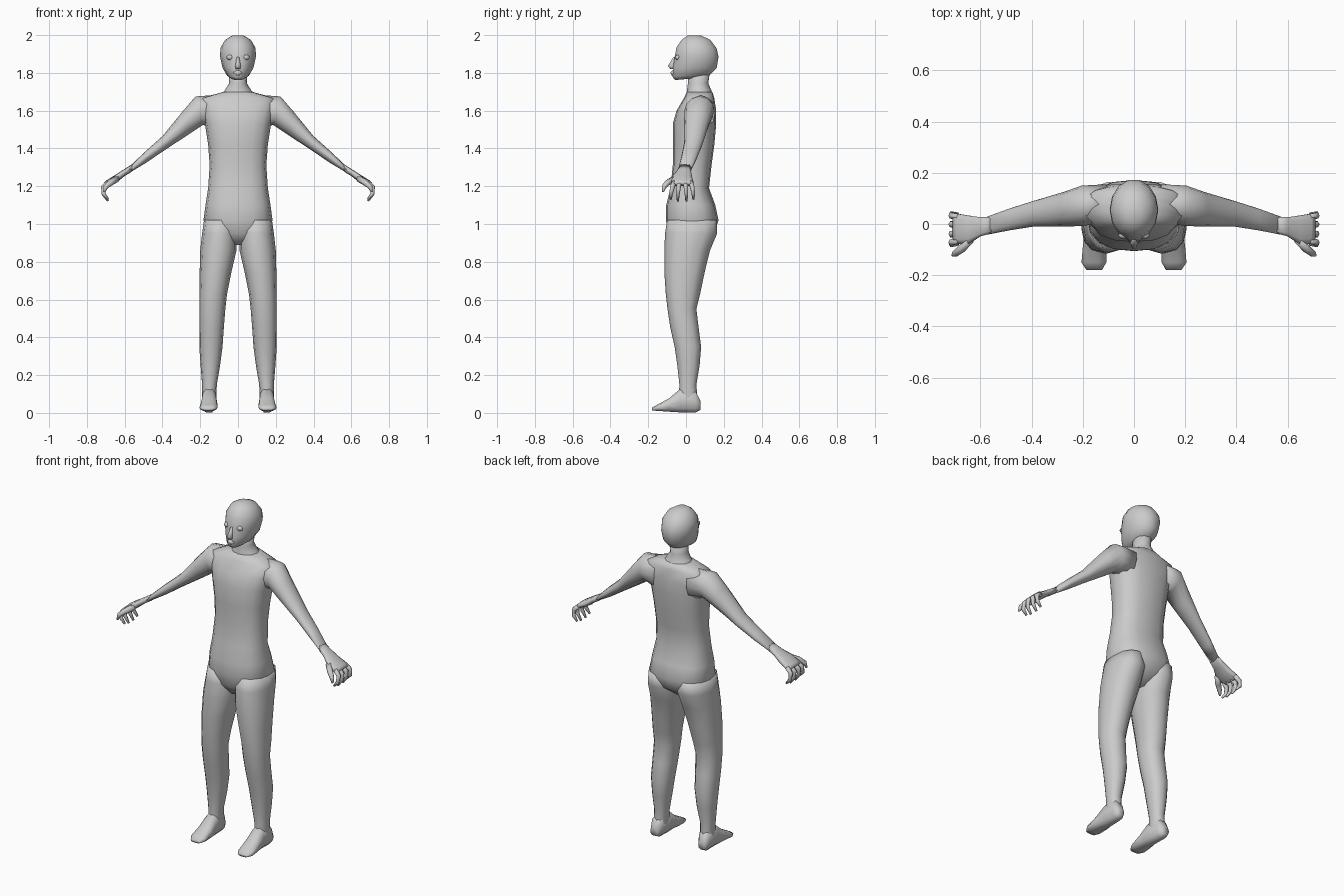
import bpy, bmesh
from math import cos, sin, pi
from mathutils import Vector as V


def loft(name, rings, n=12, power=1.0, mirror=False):
    """Skin a list of (centre, u, v) cross-sections and cap both ends."""
    bm = bmesh.new()
    bend = lambda t: abs(t) ** power * (1 if t > 0 else -1)
    loops = []
    for c, u, v in rings:
        loops.append([bm.verts.new(V(c) + V(u) * bend(cos(2 * pi * i / n)) + V(v) * bend(sin(2 * pi * i / n)))
                      for i in range(n)])
    for a, b in zip(loops, loops[1:]):
        for i in range(n):
            j = (i + 1) % n
            bm.faces.new((a[i], a[j], b[j], b[i]))
    bm.faces.new(loops[0])
    bm.faces.new(loops[-1])
    bmesh.ops.recalc_face_normals(bm, faces=bm.faces)
    for f in bm.faces:
        f.smooth = True
    me = bpy.data.meshes.new(name)
    bm.to_mesh(me)
    bm.free()
    ob = bpy.data.objects.new(name, me)
    bpy.context.collection.objects.link(ob)
    if mirror:
        ob.modifiers.new("mirror", 'MIRROR')
    return ob


def level(z, x0, x1, y0, y1):
    """Horizontal section."""
    return (((x0 + x1) / 2, (y0 + y1) / 2, z), ((x1 - x0) / 2, 0, 0), (0, (y1 - y0) / 2, 0))


def upright(y, x0, x1, z0, z1):
    """Section facing along y."""
    return (((x0 + x1) / 2, y, (z0 + z1) / 2), ((x1 - x0) / 2, 0, 0), (0, 0, (z1 - z0) / 2))


def slanted(xa, za, xb, zb, y0, y1):
    """Section between an upper and a lower outline point, spanning y0..y1."""
    return (((xa + xb) / 2, (y0 + y1) / 2, (za + zb) / 2),
            ((xa - xb) / 2, 0, (za - zb) / 2), (0, (y1 - y0) / 2, 0))


def digit(name, pts, radii):
    """Bent tapering finger."""
    rings = []
    for i, p in enumerate(pts):
        d = V(pts[min(i + 1, len(pts) - 1)]) - V(pts[max(i - 1, 0)])
        u = d.cross(V((0, 1, 0))).normalized()
        v = d.cross(u).normalized()
        rings.append((p, u * radii[i], v * radii[i]))
    loft(name, rings, 6, mirror=True)


# torso: crotch to neck base
loft("torso", [level(z, -w, w, a, b) for z, w, a, b in [
    (0.89, .06, -.05, .07), (0.95, .15, -.095, .15), (1.02, .183, -.106, .172),
    (1.10, .172, -.105, .155), (1.19, .158, -.082, .122), (1.31, .15, -.07, .135),
    (1.42, .158, -.07, .15), (1.53, .175, -.07, .16), (1.60, .19, -.05, .16),
    (1.665, .20, -.012, .15), (1.70, .075, .005, .14)]], 16, .8)

# neck
loft("neck", [level(z, -w, w, a, b) for z, w, a, b in [
    (1.67, .10, .0, .148), (1.705, .072, .005, .135), (1.745, .047, .01, .118), (1.83, .05, .01, .13)]], 12)

# head: each ring is front y, z, back y, z, half width
loft("head", [((0, (a + b) / 2, (za + zb) / 2), (w, 0, 0), (0, (b - a) / 2, (zb - za) / 2))
              for a, za, b, zb, w in [
    (-.06, 1.762, .09, 1.775, .032), (-.075, 1.78, .13, 1.79, .058), (-.071, 1.83, .165, 1.825, .082),
    (-.063, 1.885, .175, 1.885, .095), (-.053, 1.935, .165, 1.93, .093),
    (-.025, 1.975, .13, 1.975, .068), (.01, 1.998, .08, 1.998, .03)]], 14)

# nose
loft("nose", [level(z, -w, w, a, b) for z, w, a, b in [
    (1.885, .006, -.067, -.05), (1.837, .015, -.099, -.05), (1.82, .012, -.085, -.05)]], 6)

# lips
loft("lips", [level(z, -w, w, a, -.04) for z, w, a in [
    (1.813, .012, -.074), (1.803, .025, -.082), (1.793, .022, -.080), (1.785, .012, -.074)]], 8)

# eyes
loft("eye", [level(1.882 + .014 * cos(t), .042 - .019 * sin(t), .042 + .019 * sin(t),
                   -.044 - .014 * sin(t), -.044 + .014 * sin(t))
             for t in [.1 + i * (pi - .2) / 6 for i in range(7)]], 10, mirror=True)

# arms
loft("arm", [slanted(*r) for r in [
    (.10, 1.685, .12, 1.50, .005, .155), (.225, 1.675, .185, 1.525, -.008, .15),
    (.29, 1.60, .26, 1.475, -.01, .125), (.40, 1.465, .385, 1.393, -.01, .09),
    (.49, 1.385, .485, 1.325, -.025, .06), (.57, 1.308, .58, 1.268, -.042, .028)]], 12, mirror=True)

# hands
loft("hand", [slanted(*r) for r in [
    (.555, 1.32, .565, 1.275, -.038, .03), (.60, 1.292, .60, 1.254, -.05, .028),
    (.65, 1.26, .64, 1.222, -.08, .035), (.695, 1.232, .682, 1.205, -.08, .042),
    (.71, 1.218, .692, 1.20, -.074, .038)]], 10, .8, mirror=True)

# fingers
for k, (y, spread, drop) in enumerate([(.027, .012, .01), (-.004, .006, 0), (-.035, -.008, 0), (-.064, -.016, .01)]):
    digit("finger_%d" % (k + 1),
          [(.685, y, 1.22), (.713, y + spread / 2, 1.195), (.712, y + spread, 1.16), (.688, y + spread, 1.122 + drop)],
          [.014, .013, .011, .006])
digit("thumb", [(.64, -.06, 1.24), (.675, -.098, 1.218), (.70, -.117, 1.197), (.708, -.122, 1.17)],
      [.018, .016, .013, .006])

# legs
loft("leg", [level(*r) for r in [
    (1.02, .02, .18, -.10, .165), (.95, .005, .19, -.111, .165), (.86, .008, .2, -.115, .127),
    (.75, .034, .203, -.115, .10), (.63, .058, .205, -.107, .075), (.55, .067, .205, -.098, .055),
    (.45, .075, .205, -.083, .067), (.35, .082, .205, -.06, .08), (.25, .095, .198, -.046, .072),
    (.15, .112, .19, -.035, .055), (.08, .115, .19, -.038, .06), (.03, .12, .185, -.04, .065)]],
    12, .9, mirror=True)

# feet
loft("foot", [upright(*r) for r in [
    (.078, .135, .18, .015, .06), (.05, .118, .192, 0, .12), (-.03, .113, .192, 0, .13),
    (-.09, .108, .2, .005, .078), (-.15, .108, .205, .01, .045), (-.18, .125, .185, .012, .028)]],
    10, .8, mirror=True)
